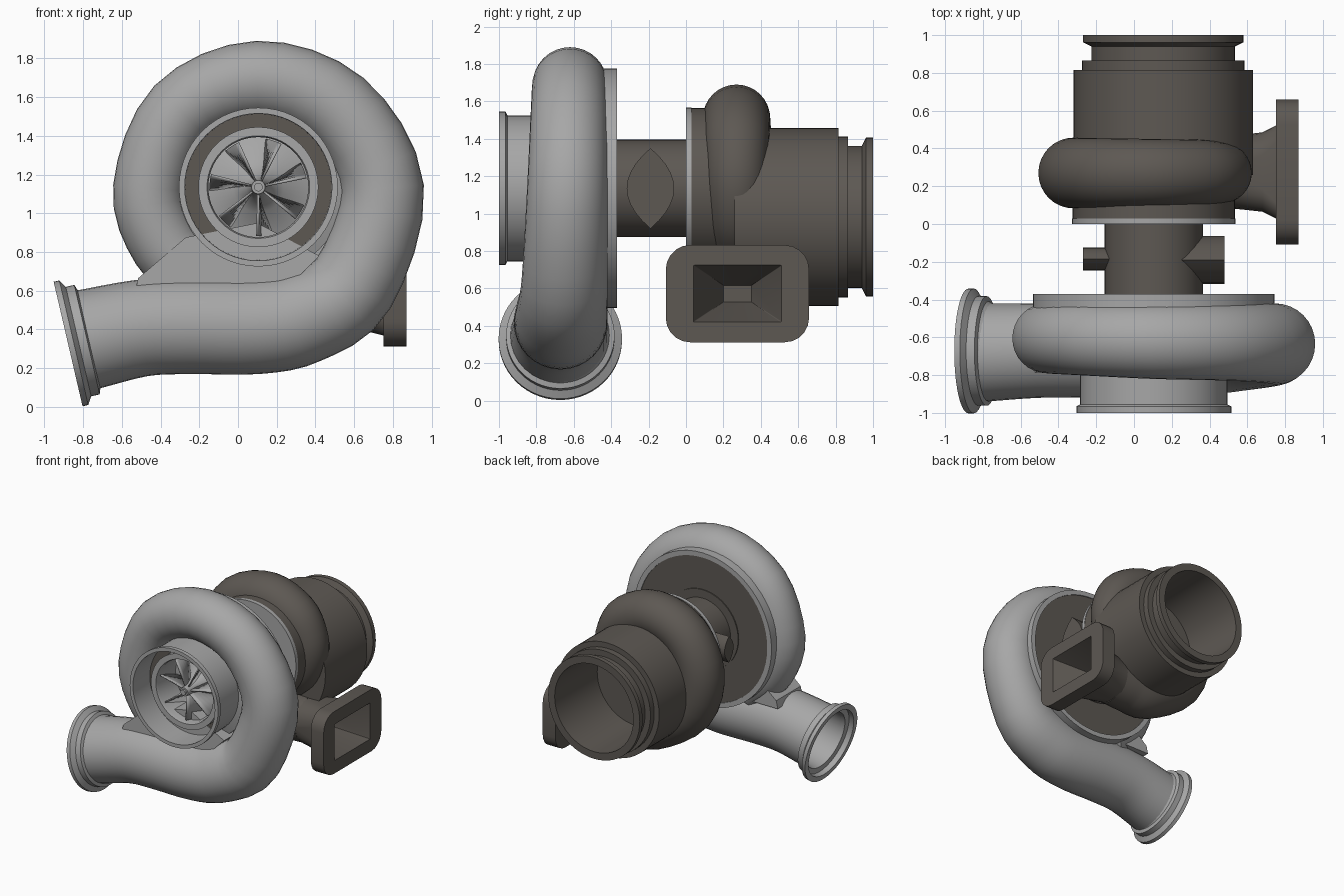
import bpy, bmesh, math
from mathutils import Vector, Matrix

if "Cube" in bpy.data.objects:
    bpy.data.objects.remove(bpy.data.objects["Cube"])


def material(name, col):
    m = bpy.data.materials.new(name)
    m.diffuse_color = (*col, 1)
    m.use_nodes = True
    m.node_tree.nodes["Principled BSDF"].inputs["Base Color"].default_value = m.diffuse_color
    return m


ALU = material("cast aluminium", (0.385, 0.385, 0.385))
IRON = material("dark cast iron", (0.11, 0.098, 0.086))
CX, CZ = 0.105, 1.135          # shaft axis
SHAFT = Matrix.Translation((CX, 0, CZ))


def finish(name, bm, mat, angle=35):
    bmesh.ops.recalc_face_normals(bm, faces=bm.faces)
    me = bpy.data.meshes.new(name)
    bm.to_mesh(me)
    bm.free()
    me.materials.append(mat)
    ob = bpy.data.objects.new(name, me)
    bpy.context.collection.objects.link(ob)
    bpy.ops.object.select_all(action='DESELECT')
    ob.select_set(True)
    bpy.context.view_layer.objects.active = ob
    bpy.ops.object.shade_smooth_by_angle(angle=math.radians(angle))
    return ob


def loft(name, loops, mat, cap_start=True, cap_end=True):
    """Skin a list of equally long point loops."""
    bm = bmesh.new()
    rings = [[bm.verts.new(p) for p in lp] for lp in loops]
    n = len(rings[0])
    for a, b in zip(rings, rings[1:]):
        for i in range(n):
            j = (i + 1) % n
            bm.faces.new((a[i], a[j], b[j], b[i]))
    if cap_start:
        bm.faces.new(rings[0])
    if cap_end:
        bm.faces.new(rings[-1])
    return finish(name, bm, mat)


def revolve(name, profile, mat, matrix=SHAFT, seg=56):
    """Spin (radius, y) points about the local y axis."""
    bm = bmesh.new()
    vs = [bm.verts.new((r, y, 0)) for r, y in profile]
    es = [bm.edges.new(p) for p in zip(vs, vs[1:])]
    bmesh.ops.spin(bm, geom=vs + es, cent=(0, 0, 0), axis=(0, 1, 0),
                   angle=math.tau, steps=seg, use_duplicate=False)
    bmesh.ops.remove_doubles(bm, verts=bm.verts, dist=1e-5)
    bm.transform(matrix)
    return finish(name, bm, mat)


def polar(deg, rho):
    a = math.radians(deg)
    return 0.10 + rho * math.cos(a), 1.13 + rho * math.sin(a)


def sweep(name, stations, y_of_r, mat, cap_start=True, cap_end=True, sub=4, seg=32):
    """Tube of varying radius along smooth (x, z, r) stations."""
    p = [Vector(s) for s in stations]
    p = [2 * p[0] - p[1]] + p + [2 * p[-1] - p[-2]]
    path = []
    for i in range(1, len(p) - 2):
        a, b, c, d = p[i - 1:i + 3]
        for k in range(sub):
            t = k / sub
            path.append(0.5 * (2 * b + (c - a) * t + (2 * a - 5 * b + 4 * c - d) * t * t
                               + (3 * b - a - 3 * c + d) * t ** 3))
    path.append(p[-2])
    loops = []
    for i, q in enumerate(path):
        t = path[min(i + 1, len(path) - 1)] - path[max(i - 1, 0)]
        n = Vector((-t.y, 0, t.x)).normalized()
        c = Vector((q.x, y_of_r(q.z), q.y))
        loops.append([c + q.z * (n * math.cos(u) + Vector((0, math.sin(u), 0)))
                      for u in (math.tau * k / seg for k in range(seg))])
    return loft(name, loops, mat, cap_start, cap_end)


# ---- compressor housing -------------------------------------------------
scroll = [(*polar(a, rho), r) for a, rho, r in (
    (240, .56, .175), (212, .56, .18), (180, .56, .185), (135, .56, .19), (90, .56, .20),
    (45, .585, .205), (0, .645, .215), (-45, .70, .23), (-70, .705, .245), (-90, .71, .25))]
outlet = [(-0.25, .42, .25), (-0.5, .407, .25), (-0.785, .346, .26)]
sweep("compressor_scroll", scroll + outlet, lambda r: -0.42 - r, ALU, cap_end=False)
sweep("outlet_bore", [(.1, .42, .2), (-.25, .42, .215), (-.5, .407, .225), (-.8, .343, .236)],
      lambda r: -0.67, ALU, cap_end=False)

# web filling the corner between scroll tongue, inlet and outlet
web = [(-.53, .60), (-.515, .665), (-.27, .875), (.1, .95), (.42, .78), (.3, .66), (.1, .6)]
loft("tongue_web", [[(x, y, z) for x, z in web] for y in (-.785, -.46)], ALU)

d = Vector((-0.974, 0, -0.226)).normalized()
end = Matrix.Translation((-0.877, -0.672, 0.325)) @ \
    Vector((0, 1, 0)).rotation_difference(d).to_matrix().to_4x4()
revolve("outlet_flange", [(.25, -.13), (.262, -.11), (.29, -.10), (.29, -.055), (.33, -.03),
                          (.33, 0), (.285, 0), (.285, -.045), (.24, -.05), (.236, -.12)], ALU, end)

revolve("compressor_inlet", [(.45, -.45), (.45, -.68), (.39, -.70), (.39, -.955), (.41, -.965),
                             (.41, -1.0), (.38, -1.0), (.377, -.70)], ALU)
revolve("inlet_groove", [(.378, -.78), (.30, -.78)], IRON)
revolve("inlet_inner_ring", [(.31, -.70), (.31, -.86), (.265, -.86), (.258, -.84), (.258, -.55)], ALU)
revolve("compressor_back_rim", [(.3, -.48), (.64, -.48), (.64, -.37), (.60, -.37), (.60, -.39)], ALU)
revolve("compressor_backplate", [(0, -.40), (.602, -.40), (.602, -.378), (.33, -.378),
                                 (.33, -.37), (0, -.37)], IRON)

# ---- compressor wheel ---------------------------------------------------
hub = [(0, -.88), (.022, -.88), (.022, -.865), (.035, -.865), (.042, -.80), (.065, -.73),
       (.13, -.66), (.258, -.61)]
revolve("wheel_hub", hub, ALU)
bm = bmesh.new()
STEPS, BLADES = 6, 7
for b in range(BLADES):
    rows = []
    for s in range(STEPS + 1):
        t = s / STEPS
        a = math.tau * b / BLADES + 0.2 + 0.3 * t
        rows.append([bm.verts.new((CX + r * math.cos(a), -.83 + .21 * t, CZ + r * math.sin(a)))
                     for r in (.035 + .17 * t * t, .252)])
    for p, q in zip(rows, rows[1:]):
        bm.faces.new((p[0], p[1], q[1], q[0]))
blades = finish("wheel_blades", bm, ALU)
sol = blades.modifiers.new("thickness", 'SOLIDIFY')
sol.thickness, sol.offset = 0.01, 0

# ---- centre housing with oil and water bosses ---------------------------
revolve("centre_housing", [(.26, -.38), (.26, .02)], IRON)


def lens(x, yc, w, h, n=10):
    zs = [-1 + 2 * k / n for k in range(n + 1)]
    side = [(w * (1 - s * s), h * s) for s in zs]
    return [(x, yc + y, CZ + z) for y, z in side + [(-y, z) for y, z in side[-2:0:-1]]]


loft("oil_boss_right", [lens(.2, -.19, .127, .215), lens(.48, -.19, .127, .215)], IRON)
loft("oil_boss_left", [lens(0, -.185, .06, .11), lens(-.27, -.185, .06, .11)], IRON)

# ---- turbine housing ----------------------------------------------------
revolve("heat_shield_ring", [(0, 0), (.433, 0), (.433, .03), (0, .03)], ALU)
revolve("turbine_drum", [(0, .03), (.43, .03), (.43, .28), (0, .28)], IRON)
t_scroll = [(.47, .57, .185), (.3, .57, .19)] + [(*polar(a, rho), r) for a, rho, r in (
    (270, .555, .187), (225, .47, .187), (180, .42, .187), (135, .395, .185), (90, .38, .18),
    (50, .375, .176), (22, .37, .165), (0, .36, .16), (-25, .35, .15), (-50, .34, .14))]
sweep("turbine_scroll", t_scroll, lambda r: 0.27, IRON)

revolve("turbine_outlet", [(0, .26), (.475, .26), (.475, .815), (.43, .815), (.43, .865),
                           (.38, .865), (.38, .94), (.425, .962), (.425, 1.0), (.365, 1.0),
                           (.355, .45), (0, .45)],
        IRON, Matrix.Translation((0.154, 0, 0.982)))


def rrect(x, hy, hz, rad, n=6):
    """Rounded rectangle loop facing x, centred on the exhaust inlet."""
    out = []
    for k, (sy, sz) in enumerate(((1, 1), (-1, 1), (-1, -1), (1, -1))):
        for i in range(n):
            a = math.pi / 2 * (k + i / (n - 1))
            out.append((x, .275 + sy * (hy - rad) + rad * math.cos(a),
                        .572 + sz * (hz - rad) + rad * math.sin(a)))
    return out


loft("inlet_neck", [rrect(.76, .25, .205, .08), rrect(.68, .21, .185, .12),
                    rrect(.45, .185, .18, .175)], IRON, False, False)
loft("inlet_flange", [rrect(.752, .23, .155, .005), rrect(.752, .383, .26, .13),
                      rrect(.87, .383, .26, .13), rrect(.87, .235, .152, .005),
                      rrect(.50, .075, .045, .003)], IRON, False, True)
